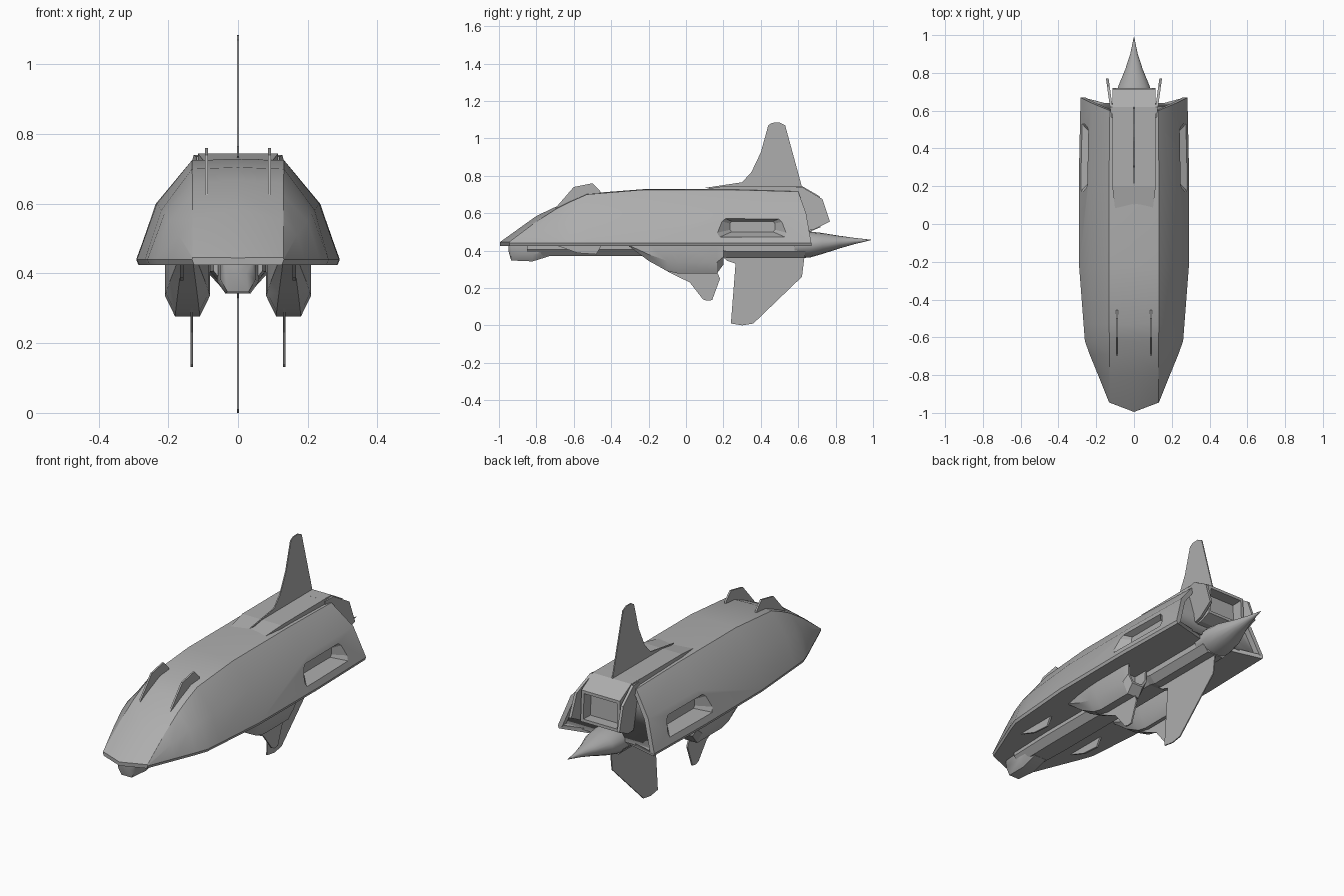
import bpy, bmesh, math

if "Cube" in bpy.data.objects:
    bpy.data.objects.remove(bpy.data.objects["Cube"])

hull_grey = bpy.data.materials.new("hull grey")
hull_grey.diffuse_color = (0.42, 0.42, 0.42, 1)
hull_grey.use_nodes = True
hull_grey.node_tree.nodes["Principled BSDF"].inputs["Base Color"].default_value = hull_grey.diffuse_color


def finish(name, bm, angle=None):
    bmesh.ops.remove_doubles(bm, verts=bm.verts, dist=1e-5)
    bmesh.ops.recalc_face_normals(bm, faces=bm.faces)
    me = bpy.data.meshes.new(name)
    bm.to_mesh(me)
    bm.free()
    me.materials.append(hull_grey)
    ob = bpy.data.objects.new(name, me)
    bpy.context.collection.objects.link(ob)
    if angle:
        bpy.ops.object.select_all(action='DESELECT')
        ob.select_set(True)
        bpy.context.view_layer.objects.active = ob
        bpy.ops.object.shade_smooth_by_angle(angle=math.radians(angle))
    return ob


def loft(rings):
    """Skin closed rings of 3D points and cap both ends."""
    bm = bmesh.new()
    rows = [[bm.verts.new(p) for p in r] for r in rings]
    n = len(rows[0])
    for a, b in zip(rows, rows[1:]):
        for i in range(n):
            j = (i + 1) % n
            bm.faces.new((a[i], a[j], b[j], b[i]))
    bm.faces.new(rows[0])
    return bm, bm.faces.new(rows[-1])


def sym(half):
    """Mirror a half ring (first and last point on x = 0)."""
    return half + [(-x, y, z) for x, y, z in half[-2:0:-1]]


def hollow(bm, face, rim, depth):
    bmesh.ops.recalc_face_normals(bm, faces=bm.faces)
    bmesh.ops.inset_region(bm, faces=[face], thickness=rim)
    n = face.normal.copy()
    r = bmesh.ops.extrude_discrete_faces(bm, faces=[face])['faces'][0]
    bmesh.ops.translate(bm, verts=r.verts, vec=-n * depth)


def plate(name, x, t, prof, lean=0.0):
    """Thin plate from a (y, z) profile; lean shifts x with y."""
    y0 = min(p[0] for p in prof)
    bm, _ = loft([[(x + d + lean * (y - y0), y, z) for y, z in prof]
                  for d in (-t / 2, t / 2)])
    return finish(name, bm)


# hull: y, bottom half width, mid x/z, top edge x/z, crown z, shear of the front/rear end
def hull_ring(y, xb, xm, zm, xt, zt, zc, nose=0.0, rake=0.0):
    return sym([(0, y - nose, 0.425), (xb - 0.006, y + rake, 0.425), (xb, y + rake, 0.44),
                (xm, y + rake * 0.6, zm), (xt, y, zt), (0, y - nose, zc)])


bm, back = loft([
    hull_ring(-0.945, 0.132, 0.131, 0.443, 0.13, 0.446, 0.445, nose=0.05),
    hull_ring(-0.80, 0.19, 0.17, 0.51, 0.13, 0.555, 0.585),
    hull_ring(-0.69, 0.235, 0.20, 0.55, 0.13, 0.625, 0.637),
    hull_ring(-0.62, 0.26, 0.212, 0.57, 0.13, 0.66, 0.668),
    hull_ring(-0.53, 0.267, 0.22, 0.582, 0.132, 0.70, 0.705),
    hull_ring(-0.23, 0.29, 0.233, 0.60, 0.132, 0.725, 0.728),
    hull_ring(0.25, 0.292, 0.236, 0.60, 0.132, 0.725, 0.73),
    hull_ring(0.60, 0.283, 0.228, 0.60, 0.128, 0.715, 0.725, rake=0.07)])
hollow(bm, back, 0.025, 0.03)
hull = finish("hull", bm, 28)

# side recesses cut into the hull
for s in (1, -1):
    bm, _ = loft([[(s * x, 0.355 + a * w, 0.528 + b * h)
                   for a, b in ((-1, -.6), (-.92, -1), (.92, -1), (1, -.6),
                                (1, .6), (.92, 1), (-.92, 1), (-1, .6))]
                  for x, w, h in ((0.215, 0.12, 0.028), (0.275, 0.19, 0.056), (0.4, 0.19, 0.056))])
    cutter = finish("recess_cutter", bm)
    cutter.hide_render = True
    cutter.hide_viewport = True
    mod = hull.modifiers.new("side_recess", 'BOOLEAN')
    mod.operation = 'DIFFERENCE'
    mod.solver = 'EXACT'
    mod.object = cutter

# raised spine strip on the roof
bm, _ = loft([[(-w, y, 0.70), (w, y, 0.70), (w, y, z), (-w, y, z)]
              for y, w, z in ((0.08, 0.10, 0.725), (0.20, 0.115, 0.744), (0.62, 0.115, 0.745))])
finish("roof_strip", bm)

# rear engine hood with a recessed exhaust
bm, back = loft([[(-w, y0, z0), (w, y0, z0), (w * 0.98, y1, z1), (-w * 0.98, y1, z1)]
                 for w, y0, z0, y1, z1 in ((0.115, 0.55, 0.50, 0.55, 0.745),
                                           (0.115, 0.66, 0.50, 0.62, 0.745),
                                           (0.115, 0.72, 0.525, 0.715, 0.69))])
hollow(bm, back, 0.022, 0.06)
finish("engine_hood", bm)
for s in (1, -1):
    plate("hood_cheek", s * 0.112, 0.014,
          [(0.56, 0.735), (0.62, 0.74), (0.73, 0.675), (0.77, 0.555), (0.68, 0.51), (0.56, 0.50)],
          lean=s * 0.14)

# tail spike
N = 16
bm, _ = loft([[(r * math.cos(2 * math.pi * i / N), y, zc + rz * math.sin(2 * math.pi * i / N))
               for i in range(N)]
              for y, r, rz, zc in ((0.58, 0.09, 0.07, 0.43), (0.66, 0.095, 0.07, 0.432),
                                   (0.73, 0.083, 0.056, 0.438), (0.82, 0.046, 0.034, 0.445),
                                   (0.90, 0.02, 0.017, 0.451), (0.99, 0.001, 0.001, 0.457))])
finish("tail_spike", bm, 40)


# keel beam and nose sensor
def keel_ring(y, w, zb):
    return sym([(0, y, zb), (w * 0.6, y, zb), (w, y, zb + 0.035), (w, y, 0.44), (0, y, 0.44)])


bm, _ = loft([keel_ring(*r) for r in ((-0.85, 0.07, 0.372), (-0.6, 0.08, 0.37),
                                      (0.18, 0.08, 0.37), (0.22, 0.08, 0.36), (0.635, 0.08, 0.36))])
finish("keel", bm)
bm, _ = loft([keel_ring(*r) for r in ((-0.95, 0.04, 0.40), (-0.935, 0.05, 0.347),
                                      (-0.82, 0.06, 0.342), (-0.73, 0.06, 0.37))])
finish("nose_sensor", bm, 35)

# vertical fins on the centre line
plate("tail_fin", 0, 0.006, [(0.10, 0.735), (0.30, 0.765), (0.35, 0.82), (0.40, 0.925), (0.44, 1.07),
                             (0.46, 1.083), (0.50, 1.085), (0.53, 1.07), (0.62, 0.74), (0.60, 0.70)])
plate("belly_fin", 0, 0.006, [(0.18, 0.38), (0.22, 0.345), (0.265, 0.33), (0.24, 0.01), (0.30, 0.0),
                              (0.36, 0.01), (0.62, 0.26), (0.635, 0.38)])

# paired parts: engine pods, pod fins, nose fins, belly blades
for s in (1, -1):
    bm, back = loft([[(s * (0.145 + a * w), y, 0.435 - b * d)
                      for a, b in ((1, 0), (1, .62), (.55, 1), (-.55, 1), (-1, .62), (-1, 0))]
                     for y, w, d in ((-0.31, 0.03, 0.008), (-0.20, 0.05, 0.09), (-0.10, 0.062, 0.145),
                                     (-0.04, 0.065, 0.158), (0.165, 0.065, 0.158), (0.20, 0.06, 0.11))])
    hollow(bm, back, 0.012, 0.08)
    finish("engine_pod", bm, 30)
    plate("pod_fin", s * 0.133, 0.008, [(-0.12, 0.30), (-0.06, 0.268), (0.02, 0.23), (0.09, 0.14),
                                        (0.11, 0.132), (0.14, 0.135), (0.182, 0.25), (0.16, 0.30)])
    plate("nose_fin", s * 0.09, 0.009, [(-0.70, 0.625), (-0.60, 0.74), (-0.50, 0.76), (-0.46, 0.72),
                                        (-0.45, 0.69), (-0.60, 0.65)])
    plate("belly_blade", s * 0.162, 0.01, [(-0.70, 0.43), (-0.58, 0.387), (-0.48, 0.38),
                                           (-0.45, 0.43)])
